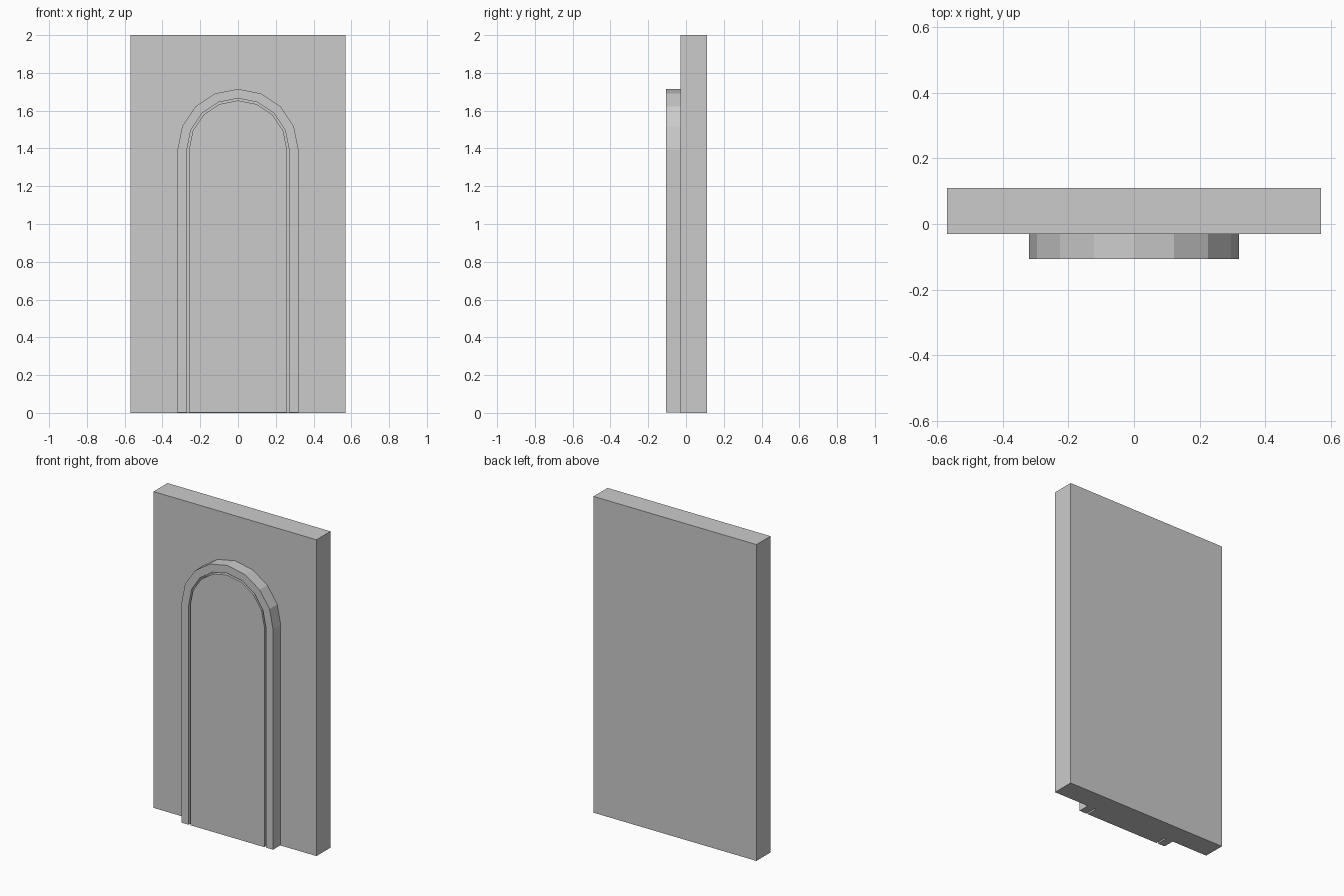
import bpy, bmesh
from math import pi, cos, sin

cube = bpy.data.objects.get("Cube")
if cube:
    bpy.data.objects.remove(cube, do_unlink=True)

stone = bpy.data.materials.new("plain_grey")
stone.use_nodes = True
stone.diffuse_color = (0.6, 0.6, 0.6, 1)
stone.node_tree.nodes["Principled BSDF"].inputs["Base Color"].default_value = (0.6, 0.6, 0.6, 1)

WALL_FRONT, WALL_BACK, DOOR_FRONT = -0.03, 0.11, -0.107
SPRING, BASE, SEGMENTS = 1.395, 0.003, 8


def arch(radius):
    """Arch outline from the right foot over the top to the left foot."""
    curve = [(radius * cos(pi * i / SEGMENTS), SPRING + radius * sin(pi * i / SEGMENTS))
             for i in range(SEGMENTS + 1)]
    return [(radius, BASE)] + curve + [(-radius, BASE)]


def extrude_profile(name, outline, front, back):
    """Solid made by pushing an x-z outline from front to back."""
    bm = bmesh.new()
    face = bm.faces.new([bm.verts.new((x, front, z)) for x, z in outline])
    new = bmesh.ops.extrude_face_region(bm, geom=[face])["geom"]
    moved = [v for v in new if isinstance(v, bmesh.types.BMVert)]
    bmesh.ops.translate(bm, verts=moved, vec=(0, back - front, 0))
    bmesh.ops.recalc_face_normals(bm, faces=bm.faces)
    mesh = bpy.data.meshes.new(name)
    bm.to_mesh(mesh)
    bm.free()
    mesh.materials.append(stone)
    obj = bpy.data.objects.new(name, mesh)
    bpy.context.collection.objects.link(obj)
    return obj


# Wall slab
extrude_profile("wall", [(-0.57, 0), (0.57, 0), (0.57, 2), (-0.57, 2)], WALL_FRONT, WALL_BACK)
# Raised arched surround
extrude_profile("door_frame", arch(0.32) + arch(0.27)[::-1], DOOR_FRONT, WALL_FRONT)
# Door panel, separated from the surround by a narrow gap
extrude_profile("door_panel", arch(0.259), DOOR_FRONT, WALL_FRONT)
